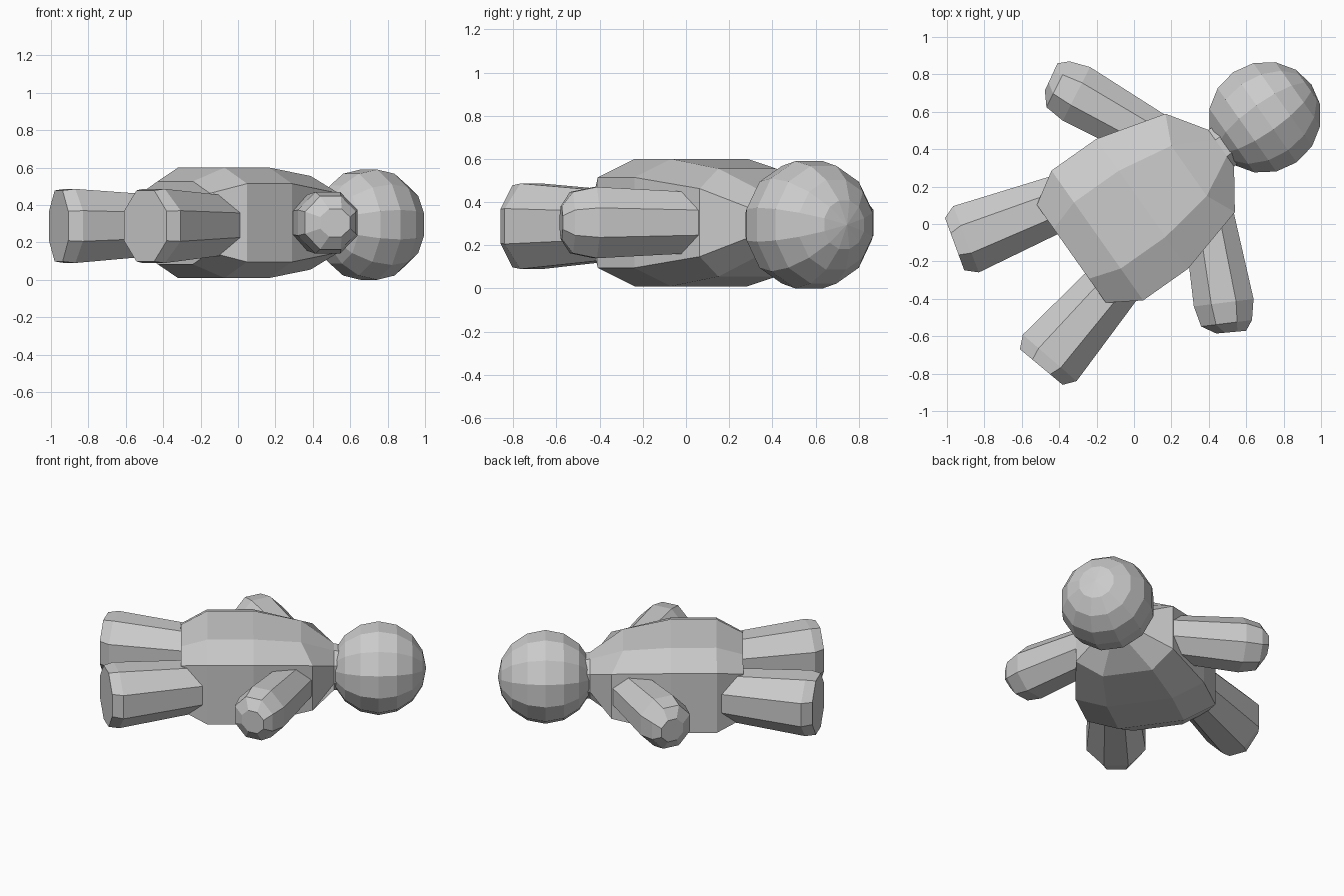
import bpy, bmesh, math
from mathutils import Matrix, Vector

if "Cube" in bpy.data.objects:
    bpy.data.objects.remove(bpy.data.objects["Cube"])

# The doll lies on its back; local +x runs from feet to head, turned on the floor
PLACE = Matrix.Translation((0, 0.077, 0)) @ Matrix.Rotation(math.radians(35.2), 4, 'Z')


def finish(name, bm, mirror=False):
    bmesh.ops.recalc_face_normals(bm, faces=bm.faces)
    me = bpy.data.meshes.new(name)
    bm.to_mesh(me)
    bm.free()
    ob = bpy.data.objects.new(name, me)
    bpy.context.collection.objects.link(ob)
    ob.matrix_world = PLACE
    if mirror:
        m = ob.modifiers.new("Mirror", 'MIRROR')
        m.use_axis = (False, True, False)
        m.use_mirror_merge = False
    return ob


def octagon(w, h, kw=0.414, kh=0.414):
    a, b = w * kw, h * kh
    return [(w, -b), (w, b), (a, h), (-a, h), (-w, b), (-w, -b), (-a, -h), (a, -h)]


def loft(name, rings, mirror=False):
    bm = bmesh.new()
    loops = [[bm.verts.new(p) for p in ring] for ring in rings]
    for r0, r1 in zip(loops, loops[1:]):
        n = len(r0)
        for i in range(n):
            bm.faces.new((r0[i], r0[(i + 1) % n], r1[(i + 1) % n], r1[i]))
    bm.faces.new(loops[0])
    bm.faces.new(loops[-1])
    return finish(name, bm, mirror)


def limb(name, stations):
    # each station: centre x, centre y, centre z, heading, half width, half height
    rings = []
    for x, y, z, ang, w, h in stations:
        side = Vector((-math.sin(math.radians(ang)), math.cos(math.radians(ang)), 0))
        rings.append([Vector((x, y, z)) + side * s + Vector((0, 0, t))
                      for s, t in octagon(w, h)])
    return loft(name, rings, True)


# Torso with tapering hips, shoulders and neck
# x of sides, x of top and bottom, half width, half height, flat ratios
torso = [(-0.41, -0.41, 0.32, 0.222, 0.51, 0.71),
         (-0.24, -0.24, 0.425, 0.295, 0.51, 0.71),
         (0.053, 0.053, 0.425, 0.295, 0.51, 0.71),
         (0.433, 0.36, 0.322, 0.25, 0.51, 0.63),
         (0.57, 0.57, 0.12, 0.14, 0.45, 0.45),
         (0.66, 0.66, 0.11, 0.13, 0.45, 0.45)]
loft("torso", [[(xs if abs(abs(s) - w) < 1e-6 else xt, s, 0.305 + t)
                for s, t in octagon(w, h, kw, kh)]
               for xs, xt, w, h, kw, kh in torso])

# Arms
limb("arms", [(0.31, -0.25, 0.305, 244, 0.135, 0.14),
              (0.105, -0.683, 0.305, 242, 0.161, 0.165),
              (0.054, -0.782, 0.305, 242, 0.137, 0.142),
              (0.047, -0.835, 0.305, 240, 0.08, 0.075)])

# Legs
limb("legs", [(-0.20, -0.235, 0.293, 194, 0.14, 0.15),
              (-0.825, -0.388, 0.288, 194, 0.19, 0.198),
              (-0.89, -0.402, 0.288, 195, 0.149, 0.19)])

# Head, pole pointing along the body
bm = bmesh.new()
bmesh.ops.create_uvsphere(bm, u_segments=12, v_segments=8, radius=0.305)
bm.transform(Matrix.Translation((0.856, 0, 0.295)) @ Matrix.Rotation(math.pi / 2, 4, 'Y')
             @ Matrix.Rotation(math.radians(15), 4, 'Z'))
finish("head", bm)
